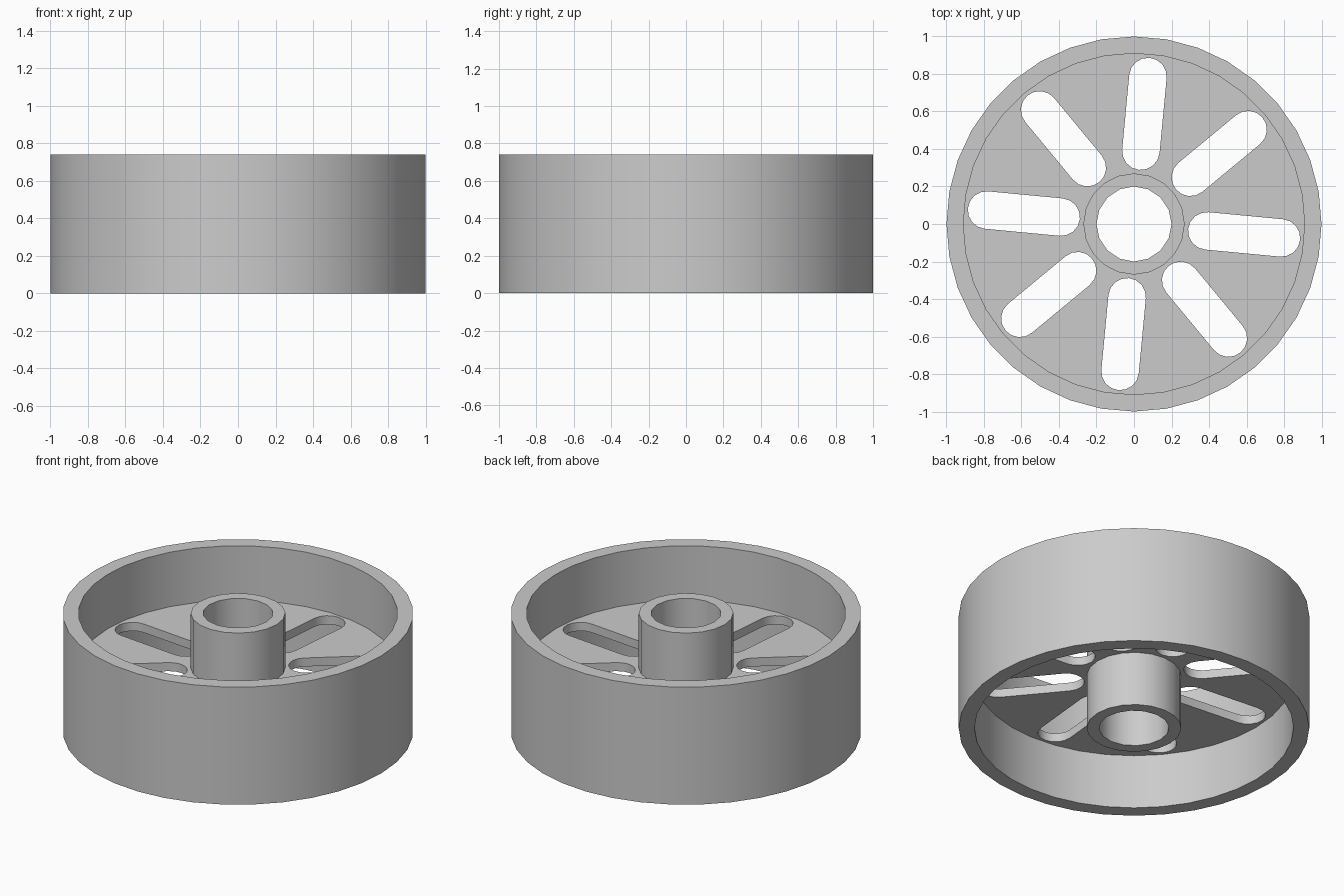
import bpy, bmesh
from math import cos, sin, pi, radians

cube = bpy.data.objects.get("Cube")
if cube:
    bpy.data.objects.remove(cube, do_unlink=True)

HEIGHT = 0.74
WEB_HALF = 0.027

metal = bpy.data.materials.new("grey_metal")
metal.use_nodes = True
colour = (0.6, 0.6, 0.6, 1)
metal.diffuse_color = colour
metal.node_tree.nodes["Principled BSDF"].inputs["Base Color"].default_value = colour


def circle(radius, sides):
    return [(radius * cos(2 * pi * i / sides), radius * sin(2 * pi * i / sides))
            for i in range(sides)]


def slot(angle, inner=0.39, outer=0.79, radius=0.1, steps=8):
    """Round-ended slot running outward along the given angle."""
    points = []
    for centre, start in ((outer, -pi / 2), (inner, pi / 2)):
        for i in range(steps + 1):
            a = start + pi * i / steps
            x, y = centre + radius * cos(a), radius * sin(a)
            points.append((x * cos(angle) - y * sin(angle),
                           x * sin(angle) + y * cos(angle)))
    return points


def extrude_profile(name, outlines, half_thickness):
    """Flat filled profile with holes, thickened about mid height."""
    curve = bpy.data.curves.new(name, "CURVE")
    curve.dimensions = "2D"
    curve.fill_mode = "BOTH"
    curve.extrude = half_thickness
    for outline in outlines:
        spline = curve.splines.new("POLY")
        spline.points.add(len(outline) - 1)
        for point, (x, y) in zip(spline.points, outline):
            point.co = (x, y, 0, 1)
        spline.use_cyclic_u = True
    source = bpy.data.objects.new(name + "_profile", curve)
    bpy.context.collection.objects.link(source)
    bpy.context.view_layer.update()
    graph = bpy.context.evaluated_depsgraph_get()
    mesh = bpy.data.meshes.new_from_object(source.evaluated_get(graph))
    bpy.data.objects.remove(source, do_unlink=True)

    bm = bmesh.new()
    bm.from_mesh(mesh)
    bmesh.ops.remove_doubles(bm, verts=bm.verts, dist=0.0001)
    bmesh.ops.translate(bm, verts=bm.verts, vec=(0, 0, HEIGHT / 2))
    bmesh.ops.recalc_face_normals(bm, faces=bm.faces)
    bm.to_mesh(mesh)
    bm.free()
    mesh.materials.clear()
    mesh.materials.append(metal)

    part = bpy.data.objects.new(name, mesh)
    bpy.context.collection.objects.link(part)
    bpy.ops.object.select_all(action="DESELECT")
    part.select_set(True)
    bpy.context.view_layer.objects.active = part
    bpy.ops.object.shade_smooth_by_angle(angle=radians(30))
    return part


# Outer rim and central hub, both full height
extrude_profile("rim", [circle(1.0, 36), circle(0.91, 36)], HEIGHT / 2)
extrude_profile("hub", [circle(0.27, 20), circle(0.2, 16)], HEIGHT / 2)

# Thin web joining them, pierced by eight slots
slots = [slot(radians(-5.4 + 45 * k)) for k in range(8)]
extrude_profile("slotted_web", [circle(0.93, 36), circle(0.25, 20)] + slots, WEB_HALF)
